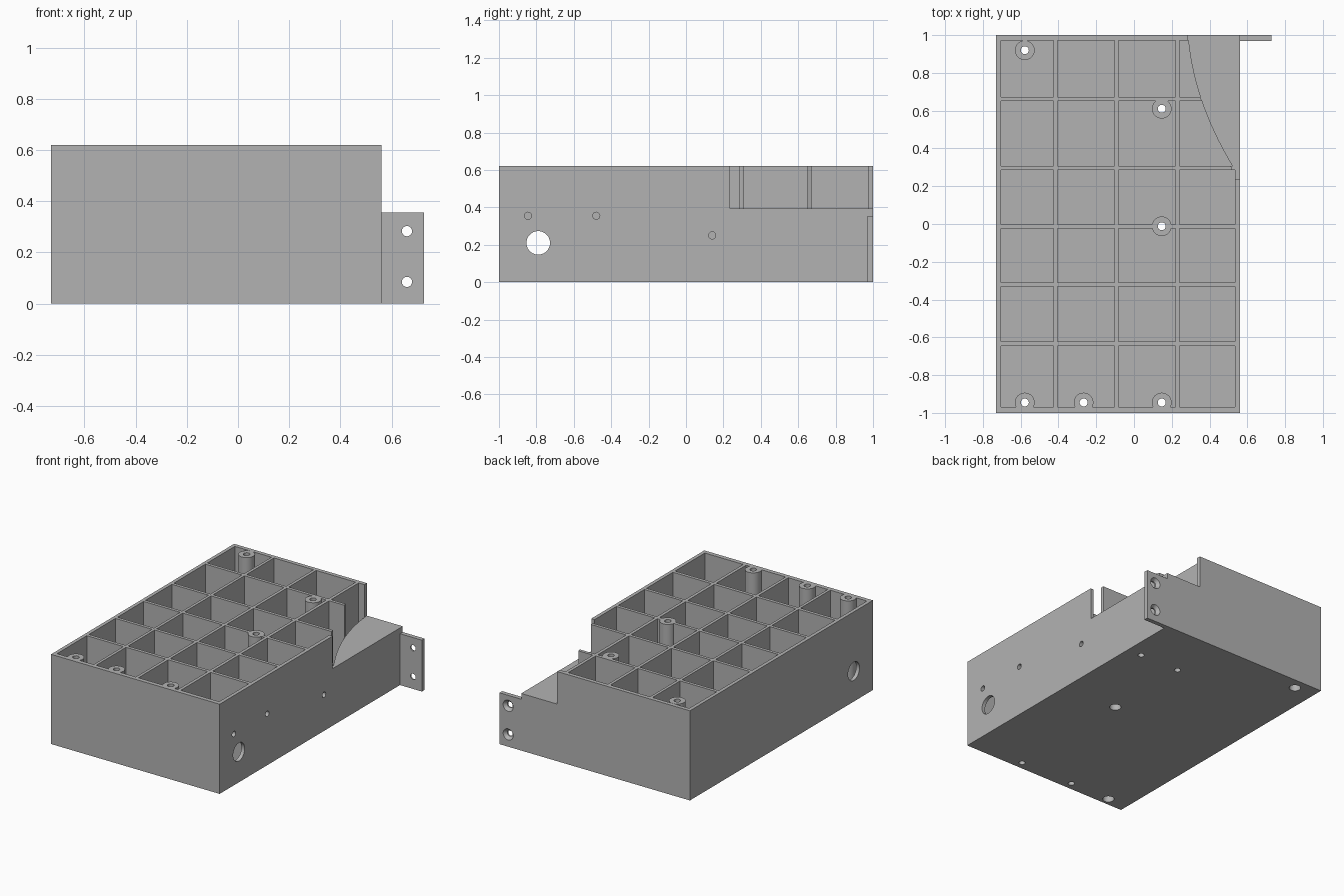
import bpy, bmesh, math
from mathutils import Matrix

if "Cube" in bpy.data.objects:
    bpy.data.objects.remove(bpy.data.objects["Cube"])

grey = bpy.data.materials.new("plain grey")
grey.diffuse_color = (0.45, 0.45, 0.45, 1)
grey.use_nodes = True
grey.node_tree.nodes["Principled BSDF"].inputs["Base Color"].default_value = grey.diffuse_color


def add_box(bm, x0, x1, y0, y1, z0, z1):
    m = Matrix.Translation(((x0 + x1) / 2, (y0 + y1) / 2, (z0 + z1) / 2))
    m = m @ Matrix.Diagonal((x1 - x0, y1 - y0, z1 - z0, 1))
    bmesh.ops.create_cube(bm, size=1, matrix=m)


def add_cyl(bm, x, y, z, r, length, axis="z", r2=None, n=32):
    rot = {"z": Matrix(), "x": Matrix.Rotation(math.pi / 2, 4, "Y"),
           "y": Matrix.Rotation(-math.pi / 2, 4, "X")}[axis]
    bmesh.ops.create_cone(bm, cap_ends=True, segments=n, radius1=r,
                          radius2=r if r2 is None else r2, depth=length,
                          matrix=Matrix.Translation((x, y, z)) @ rot)


def add_prism(bm, pts, z0, z1):
    f = bm.faces.new([bm.verts.new((x, y, z0)) for x, y in pts])
    ext = bmesh.ops.extrude_face_region(bm, geom=[f])
    top = [v for v in ext["geom"] if isinstance(v, bmesh.types.BMVert)]
    bmesh.ops.translate(bm, verts=top, vec=(0, 0, z1 - z0))


def make(name, bm):
    bmesh.ops.recalc_face_normals(bm, faces=bm.faces[:])
    me = bpy.data.meshes.new(name)
    bm.to_mesh(me)
    bm.free()
    ob = bpy.data.objects.new(name, me)
    bpy.context.collection.objects.link(ob)
    me.materials.append(grey)
    return ob


def boolean(ob, tool, op="DIFFERENCE"):
    mod = ob.modifiers.new("cut", "BOOLEAN")
    mod.operation, mod.object, mod.solver = op, tool, "EXACT"
    mod.use_self = True
    bpy.context.view_layer.objects.active = ob
    bpy.ops.object.modifier_apply(modifier=mod.name)
    bpy.data.objects.remove(tool)


H, SHELF, FLOOR = 0.62, 0.395, 0.03

# outer block
bm = bmesh.new()
add_box(bm, -0.73, 0.56, -1, 1, 0, H)
case = make("ribbed_case", bm)

# pockets between the ribs
cols = [(-0.705, -0.425), (-0.405, -0.103), (-0.082, 0.22), (0.242, 0.535)]
rows = [(-0.97, -0.645), (-0.622, -0.332), (-0.31, -0.025),
        (-0.003, 0.285), (0.307, 0.65), (0.672, 0.972)]
bm = bmesh.new()
for x0, x1 in cols:
    for y0, y1 in rows:
        add_box(bm, x0, x1, y0, y1, FLOOR, 0.7)
pockets = make("pockets", bm)

# screw bosses stay standing in the pockets
bosses = [(-0.578, 0.92), (0.147, 0.61), (0.147, -0.012),
          (-0.578, -0.945), (-0.267, -0.945), (0.147, -0.945)]
bm = bmesh.new()
for x, y in bosses:
    add_cyl(bm, x, y, 0.4, 0.052, 0.84)
boolean(pockets, make("bosses", bm))

# curved shelf at the back right corner
arc = []
for i in range(17):
    t = -0.02 + (0.70 + 0.02) * i / 16
    arc.append((0.285 + 0.078 * t + 0.379 * t * t, 1 - t))
bm = bmesh.new()
add_prism(bm, arc + [(0.57, 0.235), (0.6, 0.235), (0.6, 1.02)], -0.1, SHELF)
boolean(pockets, make("shelf_fill", bm))
boolean(case, pockets)

# open space above the shelf
bm = bmesh.new()
add_prism(bm, arc[:-1] + [(0.515, 0.302), (0.515, 0.26), (0.53, 0.26), (0.53, 0.235),
                          (0.6, 0.235), (0.6, 1.02)], SHELF, 0.8)
boolean(case, make("shelf_space", bm))

# through holes in the bosses
bm = bmesh.new()
for x, y in bosses:
    add_cyl(bm, x, y, 0.35, 0.021, 0.9, n=24)
# blind hole under the shelf
add_cyl(bm, 0.45, 0.607, 0.1, 0.021, 0.4, n=24)
# cable hole through both side walls and the ribs
add_cyl(bm, 0, -0.79, 0.21, 0.063, 2, "x", n=40)
# small holes in the right wall
for y, z in ((-0.845, 0.355), (-0.48, 0.355), (0.14, 0.25)):
    add_cyl(bm, 0.56, y, z, 0.019, 0.1, "x", n=24)
boolean(case, make("holes", bm))

# wider recesses under three bosses
bm = bmesh.new()
for i in (0, 2, 3):
    add_cyl(bm, *bosses[i], 0, 0.037, 0.1)
boolean(case, make("recesses", bm))

# mounting tab with countersunk screw holes
bm = bmesh.new()
add_box(bm, 0.56, 0.727, 0.97, 1, 0, 0.355)
tab = make("mounting_tab", bm)
for z in (0.085, 0.283):
    bm = bmesh.new()
    add_cyl(bm, 0.66, 0.98, z, 0.02, 0.2, "y")
    boolean(tab, make("tab_hole", bm))
    bm = bmesh.new()
    add_cyl(bm, 0.66, 0.995, z, 0.02, 0.03, "y", r2=0.048)
    boolean(tab, make("countersink", bm))

# smooth round walls, sharp edges
for ob in (case, tab):
    bpy.ops.object.select_all(action="DESELECT")
    ob.select_set(True)
    bpy.context.view_layer.objects.active = ob
    bpy.ops.object.shade_smooth_by_angle(angle=math.radians(30))
